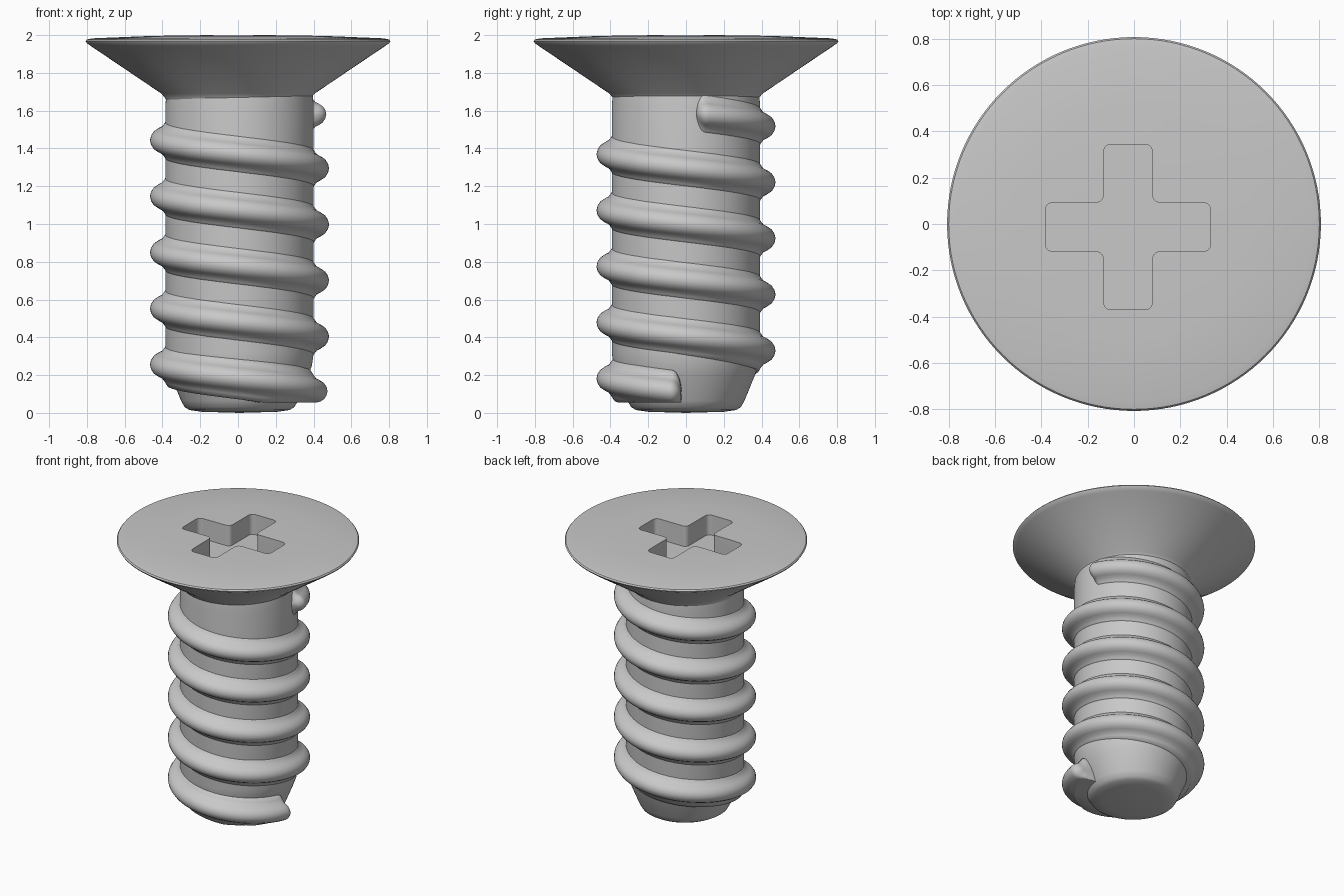
import bpy, bmesh
from math import radians, cos, sin, pi, sqrt

cube = bpy.data.objects.get("Cube")
if cube:
    bpy.data.objects.remove(cube)

steel = bpy.data.materials.new("grey_steel")
steel.use_nodes = True
GREY = (0.58, 0.58, 0.58, 1)
steel.diffuse_color = GREY
steel.node_tree.nodes["Principled BSDF"].inputs["Base Color"].default_value = GREY


def finish(name, bm):
    bmesh.ops.recalc_face_normals(bm, faces=bm.faces)
    mesh = bpy.data.meshes.new(name)
    bm.to_mesh(mesh)
    bm.free()
    mesh.materials.append(steel)
    obj = bpy.data.objects.new(name, mesh)
    bpy.context.collection.objects.link(obj)
    return obj


def smooth(obj, angle):
    bpy.ops.object.select_all(action='DESELECT')
    obj.select_set(True)
    bpy.context.view_layer.objects.active = obj
    bpy.ops.object.shade_smooth_by_angle(angle=radians(angle))


def lathe(name, profile, axis_x=0, steps=128):
    """Revolve a (radius, z) profile that starts and ends on the axis."""
    bm = bmesh.new()
    verts = [bm.verts.new((r, 0, z)) for r, z in profile]
    edges = [bm.edges.new(pair) for pair in zip(verts, verts[1:])]
    bmesh.ops.spin(bm, geom=verts + edges, cent=(0, 0, 0), axis=(0, 0, 1),
                   angle=2 * pi, steps=steps, use_merge=True)
    bmesh.ops.remove_doubles(bm, verts=bm.verts, dist=0.0001)
    bmesh.ops.translate(bm, verts=bm.verts, vec=(axis_x, 0, 0))
    return finish(name, bm)


# Countersunk head with a thin rim and slightly domed top
head = lathe("head", [(0, 1.6), (0.36, 1.6), (0.385, 1.665), (0.405, 1.69),
                      (0.78, 1.943), (0.8, 1.957), (0.807, 1.968), (0.8, 1.977),
                      (0.77, 1.983), (0.5, 1.994), (0.3, 1.999), (0, 2)])

# Cross-shaped drive recess
bm = bmesh.new()
arm, half = 0.357, 0.105
corners = []
for k in range(4):
    c, s = round(cos(k * pi / 2)), round(sin(k * pi / 2))
    for x, y in ((half, -half), (arm, -half), (arm, half)):
        corners.append(bm.verts.new((x * c - y * s - 0.026, x * s + y * c - 0.013, 1.85)))
base = bm.faces.new(corners)
top = bmesh.ops.extrude_face_region(bm, geom=[base])["geom"]
bmesh.ops.translate(bm, verts=[g for g in top if isinstance(g, bmesh.types.BMVert)],
                    vec=(0, 0, 0.3))
upright = [e for e in bm.edges if abs(e.verts[0].co.z - e.verts[1].co.z) > 0.1]
bmesh.ops.bevel(bm, geom=upright, offset=0.032, segments=5, profile=0.5, affect='EDGES')
cutter = finish("recess_cutter", bm)
cutter.hide_render = True
cutter.hide_viewport = True
cut = head.modifiers.new("recess", 'BOOLEAN')
cut.operation = 'DIFFERENCE'
cut.solver = 'EXACT'
cut.object = cutter
bpy.context.view_layer.objects.active = head
bpy.ops.object.modifier_apply(modifier=cut.name)
bpy.data.objects.remove(cutter)
smooth(head, 35)

# Shaft with a tapered tip
AXIS = 0.008
shaft = lathe("shaft", [(0, 0), (0.2, 0.006), (0.265, 0.015), (0.29, 0.03),
                        (0.31, 0.065), (0.365, 0.2), (0.383, 0.25), (0.393, 0.32),
                        (0.393, 1.62), (0.388, 1.68), (0, 1.68)], AXIS)
smooth(shaft, 50)

# Helical thread: a rounded rib with flared roots, swept around the shaft
upper = [(0.28, 0.11), (0.383, 0.11), (0.399, 0.085), (0.413, 0.067),
         (0.435, 0.056), (0.456, 0.042), (0.469, 0.022)]
section = upper + [(0.474, 0)] + [(r, -h) for r, h in reversed(upper)]
PITCH, ROOT = 0.297, 0.38
start, end, cap = radians(4), radians(5 * 360 - 8), radians(7)
turns = [start + cap * (1 - cos(i * pi / 16)) for i in range(8)]
turns += [start + cap + (end - start - 2 * cap) * i / 480 for i in range(481)]
turns += [end - cap * (1 - cos(i * pi / 16)) for i in reversed(range(8))]
bm = bmesh.new()
rings = []
for t in turns:
    # Shrink the section towards both ends to round them off
    d = min(1, min(t - start, end - t) / cap)
    scale = max(0.05, sqrt(max(0, 1 - (1 - d) ** 2)))
    z = 0.107 + PITCH * t / (2 * pi)
    ring = []
    for r, h in section:
        if r > ROOT:
            r = ROOT + (r - ROOT) * (0.3 + 0.7 * scale)
        ring.append(bm.verts.new((AXIS + r * cos(t), -r * sin(t),
                                  max(0.055, z + h * scale))))
    rings.append(ring)
n = len(section)
for a, b in zip(rings, rings[1:]):
    for i in range(n):
        j = (i + 1) % n
        bm.faces.new((a[i], a[j], b[j], b[i]))
bm.faces.new(rings[0])
bm.faces.new(rings[-1])
thread = finish("thread", bm)
smooth(thread, 60)
